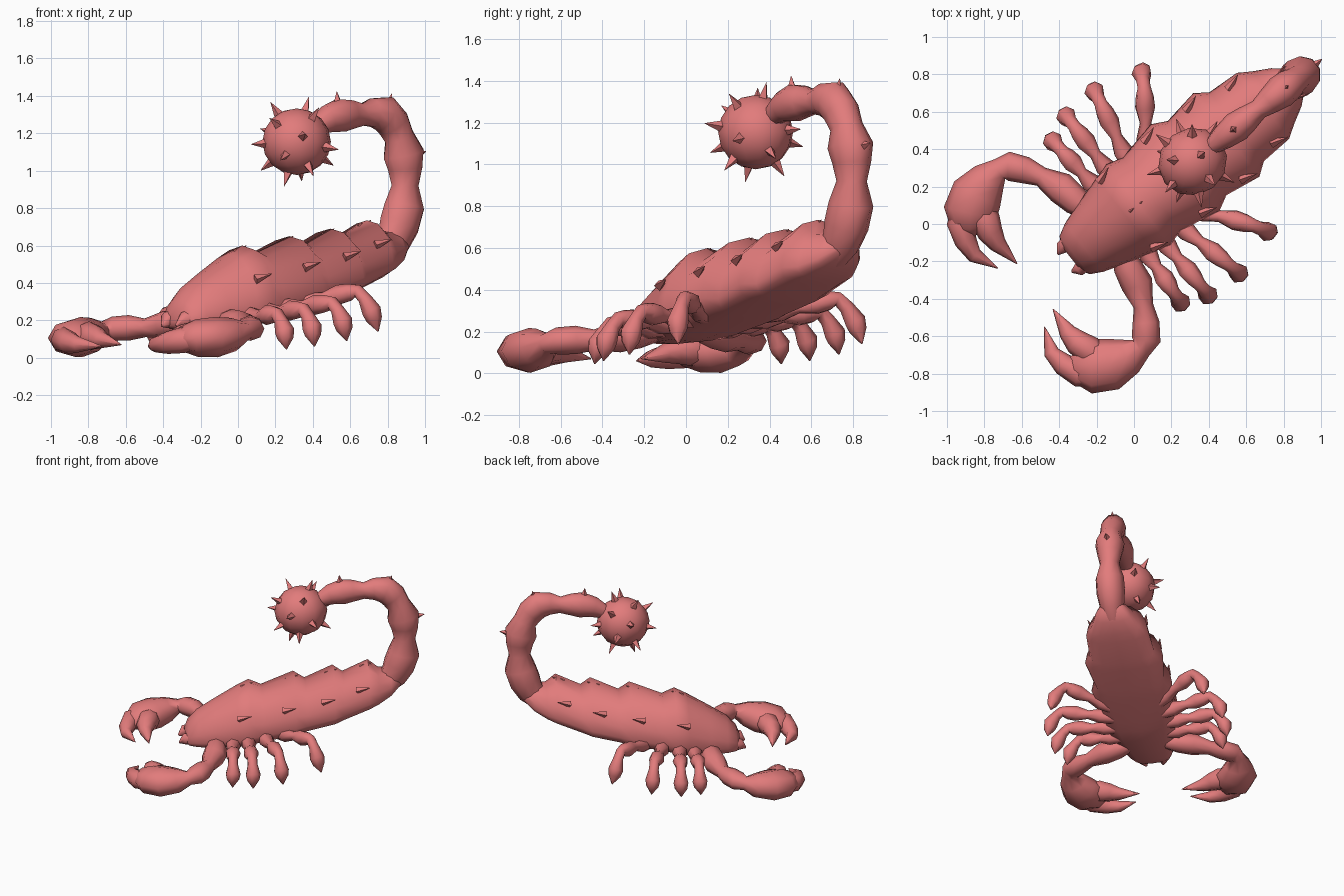
import bpy, bmesh, math
from mathutils import Matrix, Vector

cube = bpy.data.objects.get("Cube")
if cube:
    bpy.data.objects.remove(cube, do_unlink=True)

shell = bpy.data.materials.new("coral_red")
shell.use_nodes = True
colour = (0.76, 0.2, 0.2, 1)
shell.diffuse_color = colour
shell.node_tree.nodes["Principled BSDF"].inputs["Base Color"].default_value = colour

# Parts are built facing -x, then the whole creature is turned diagonally
PLACE = Matrix.Translation((0, 0.085, 0)) @ Matrix.Rotation(math.radians(38.4), 4, 'Z')
UP, SIDE, ALONG = Vector((0, 0, 1)), Vector((0, 1, 0)), Vector((1, 0, 0))
made = []


def finish(name, bm, mirror=False):
    bmesh.ops.recalc_face_normals(bm, faces=bm.faces)
    mesh = bpy.data.meshes.new(name)
    bm.to_mesh(mesh)
    bm.free()
    mesh.materials.append(shell)
    obj = bpy.data.objects.new(name, mesh)
    bpy.context.collection.objects.link(obj)
    obj.matrix_world = PLACE
    if mirror:
        mod = obj.modifiers.new("Mirror", 'MIRROR')
        mod.use_axis = (False, True, False)
        mod.use_mirror_merge = False
    made.append(obj)


def skin(bm, rings):
    loops = [[bm.verts.new(p) for p in ring] for ring in rings]
    n = len(loops[0])
    for a, b in zip(loops, loops[1:]):
        for i in range(n):
            j = (i + 1) % n
            bm.faces.new((a[i], a[j], b[j], b[i]))
    bm.faces.new(loops[0])
    bm.faces.new(loops[-1])


def tube(bm, path, ref, sides=8):
    """Path items: (x, y, z, radius along ref, radius across)."""
    pts = [Vector(p[:3]) for p in path]
    rings = []
    for i, p in enumerate(path):
        tan = (pts[min(i + 1, len(pts) - 1)] - pts[max(i - 1, 0)]).normalized()
        u = (ref - tan * ref.dot(tan)).normalized()
        v = tan.cross(u)
        angles = [math.tau * k / sides for k in range(sides)]
        rings.append([pts[i] + u * p[3] * math.cos(t) + v * p[4] * math.sin(t) for t in angles])
    skin(bm, rings)


def spike(bm, base, direction, length, radius):
    rot = Vector(direction).to_track_quat('Z', 'Y').to_matrix().to_4x4()
    mat = Matrix.Translation(Vector(base) + Vector(direction).normalized() * length / 2) @ rot
    bmesh.ops.create_cone(bm, cap_ends=True, segments=4, radius1=radius, radius2=0.001,
                          depth=length, matrix=mat)


# Body: domed sections with a flat belly and flared plate edges (x, half width, bottom, top)
SECTION = [(0, 0), (0.6, 0.03), (0.92, 0.13), (1, 0.27), (0.94, 0.5), (0.76, 0.75), (0.42, 0.94), (0, 1)]
outline = SECTION + [(-w, h) for w, h in SECTION[-2:0:-1]]
stations = [(-0.43, 0.085, 0.17, 0.25), (-0.405, 0.13, 0.15, 0.315), (-0.34, 0.165, 0.14, 0.385),
            (-0.22, 0.205, 0.14, 0.46), (-0.06, 0.25, 0.15, 0.555), (0.03, 0.275, 0.17, 0.6),
            (0.12, 0.25, 0.19, 0.56), (0.35, 0.295, 0.25, 0.65), (0.43, 0.253, 0.27, 0.6),
            (0.63, 0.285, 0.33, 0.69), (0.7, 0.235, 0.35, 0.645), (0.88, 0.225, 0.42, 0.735),
            (0.95, 0.18, 0.45, 0.68), (1.04, 0.13, 0.5, 0.68), (1.11, 0.07, 0.57, 0.66)]
bm = bmesh.new()
skin(bm, [[(x, w * a, lo + (hi - lo) * h) for a, h in outline] for x, w, lo, hi in stations])
finish("body", bm)

# Low backward pointing spikes on the back and flanks of each plate
bm = bmesh.new()
for x, w, lo, hi in (stations[5], stations[7], stations[9], stations[11]):
    spike(bm, (x - 0.05, 0, hi - 0.045), (0.85, 0, 0.5), 0.09, 0.025)
    for s in (-1, 1):
        spike(bm, (x - 0.09, s * w * 0.82, lo + (hi - lo) * 0.58), (0.9, s * 0.3, 0.3), 0.1, 0.026)
finish("body_spikes", bm)

# Small mouth pincers
bm = bmesh.new()
tube(bm, [(-0.36, 0.07, 0.21, 0.05, 0.05), (-0.43, 0.075, 0.2, 0.045, 0.04), (-0.47, 0.06, 0.17, 0.008, 0.008)], UP, 6)
finish("mouth_pincers", bm, True)

# Tail: beaded tube curling forward over the back (x, z, radius)
bm = bmesh.new()
tail = [(0.99, 0.56, 0.08), (1.06, 0.63, 0.1), (1.1, 0.71, 0.115), (1.135, 0.81, 0.115), (1.14, 0.92, 0.078),
        (1.14, 1.01, 0.1), (1.13, 1.09, 0.118), (1.1, 1.18, 0.085), (1.06, 1.25, 0.095),
        (1.0, 1.305, 0.1), (0.92, 1.31, 0.08), (0.85, 1.3, 0.06), (0.77, 1.3, 0.08),
        (0.7, 1.295, 0.092), (0.61, 1.275, 0.075), (0.53, 1.235, 0.05)]
tube(bm, [(x, 0, z, r * 0.9, r) for x, z, r in tail], SIDE, 10)
for x, z, d in ((1.22, 1.09, (1, 0, 0.2)), (1.03, 1.35, (0.3, 0, 1)), (0.68, 1.36, (-0.1, 0, 1))):
    spike(bm, (x, 0, z), d, 0.065, 0.028)
finish("tail", bm)

# Spiked club at the tail tip, spikes spread evenly by the golden angle
centre, radius = Vector((0.4, 0, 1.155)), 0.178
bm = bmesh.new()
bmesh.ops.create_uvsphere(bm, u_segments=12, v_segments=8, radius=radius,
                          matrix=Matrix.Translation(centre) @ Matrix.Diagonal((1.06, 1, 1, 1)))
COUNT = 18
for i in range(COUNT):
    z = 1 - (2 * i + 1) / COUNT
    a = i * math.pi * (3 - math.sqrt(5))
    d = Vector((math.cos(a) * math.sqrt(1 - z * z), math.sin(a) * math.sqrt(1 - z * z), z))
    if d.dot(Vector((0.85, 0, 0.5))) < 0.85:
        spike(bm, centre + d * (radius - 0.015), d, 0.09, 0.03)
finish("tail_club", bm)

# Walking legs: hip x, knee x, knee reach, knee height, tip height
legs = [(-0.09, -0.115, 0.49, 0.235, 0.045), (0.01, 0.02, 0.55, 0.26, 0.06),
        (0.11, 0.21, 0.56, 0.295, 0.09), (0.2, 0.45, 0.48, 0.36, 0.14)]
for n, (hx, kx, ky, kz, tz) in enumerate(legs):
    hip, knee = Vector((hx, 0.14, 0.21 + 0.02 * n)), Vector((kx, ky, kz))
    path = [(*hip.lerp(knee, f), r, r) for f, r in
            ((0, 0.04), (0.32, 0.054), (0.52, 0.032), (0.72, 0.055), (0.86, 0.049), (0.97, 0.036))]
    foot = Vector((kx + (kx - hx) * 0.25, ky + 0.08, tz))
    ankle = knee.lerp(foot, 0.5) + Vector((0, 0.022, 0))
    path += [(*knee.lerp(ankle, 0.4), 0.037, 0.037), (*ankle, 0.055, 0.052),
             (*ankle.lerp(foot, 0.4), 0.046, 0.043), (*foot, 0.003, 0.003)]
    bm = bmesh.new()
    tube(bm, path, ALONG, 7)
    finish("leg_pair_%d" % (n + 1), bm, True)

# Claw arms and broad palms with keeled outer edges
bm = bmesh.new()
tube(bm, [(-0.2, 0.13, 0.2, 0.05, 0.05), (-0.22, 0.22, 0.19, 0.07, 0.077), (-0.24, 0.33, 0.175, 0.075, 0.086),
          (-0.285, 0.44, 0.16, 0.05, 0.053), (-0.33, 0.52, 0.16, 0.068, 0.072), (-0.385, 0.59, 0.155, 0.065, 0.078),
          (-0.435, 0.61, 0.145, 0.05, 0.06), (-0.51, 0.605, 0.125, 0.09, 0.1), (-0.61, 0.58, 0.11, 0.108, 0.14),
          (-0.7, 0.525, 0.105, 0.1, 0.145), (-0.755, 0.46, 0.1, 0.065, 0.1), (-0.775, 0.42, 0.095, 0.01, 0.02)], UP)
finish("claw_arms", bm, True)

# Claw fingers, tapering out of the palm
bm = bmesh.new()
tube(bm, [(-0.7, 0.6, 0.1, 0.04, 0.04), (-0.78, 0.515, 0.095, 0.07, 0.07), (-0.815, 0.42, 0.08, 0.06, 0.06),
          (-0.825, 0.33, 0.07, 0.042, 0.042), (-0.77, 0.2, 0.06, 0.003, 0.003)], UP)
tube(bm, [(-0.63, 0.54, 0.115, 0.05, 0.05), (-0.66, 0.45, 0.115, 0.08, 0.08), (-0.685, 0.37, 0.11, 0.065, 0.068),
          (-0.69, 0.3, 0.095, 0.045, 0.048), (-0.675, 0.155, 0.07, 0.003, 0.003)], UP)
finish("claw_fingers", bm, True)

# Smooth shading with sharp creases kept
bpy.ops.object.select_all(action='DESELECT')
for obj in made:
    obj.select_set(True)
bpy.context.view_layer.objects.active = made[0]
bpy.ops.object.shade_smooth_by_angle(angle=math.radians(60))
